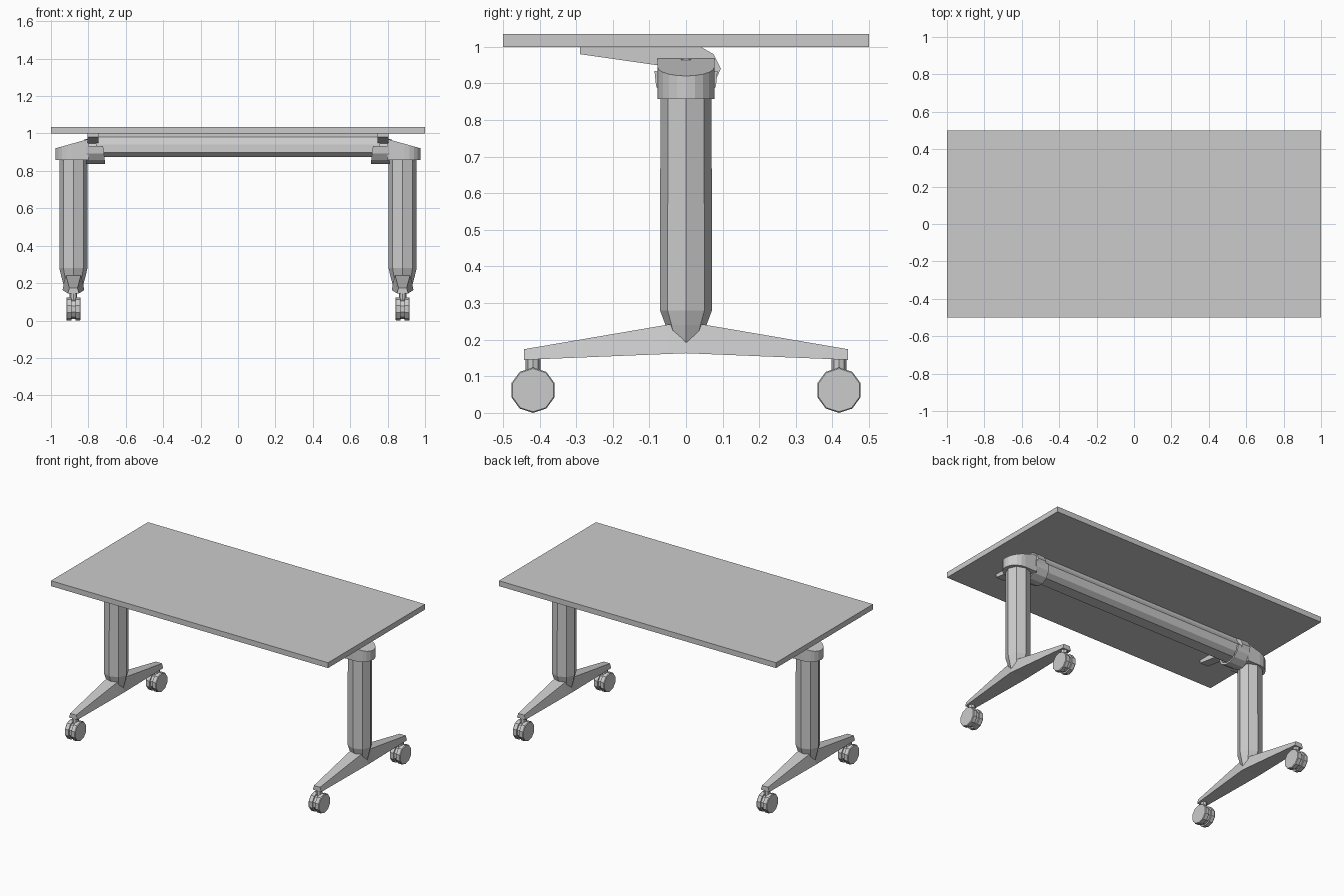
import bpy, bmesh
from math import sin, cos, pi, radians

if "Cube" in bpy.data.objects:
    bpy.data.objects.remove(bpy.data.objects["Cube"])

LX = 0.88  # x of the leg centres


def loft(name, rings, mirror=""):
    """Skin a list of equal-length point rings, cap both ends, mirror about the origin."""
    bm = bmesh.new()
    vs = [[bm.verts.new(p) for p in ring] for ring in rings]
    n = len(rings[0])
    for a, b in zip(vs, vs[1:]):
        for i in range(n):
            j = (i + 1) % n
            bm.faces.new((a[i], a[j], b[j], b[i]))
    bm.faces.new(vs[0])
    bm.faces.new(vs[-1])
    bmesh.ops.recalc_face_normals(bm, faces=bm.faces)
    me = bpy.data.meshes.new(name)
    bm.to_mesh(me)
    bm.free()
    ob = bpy.data.objects.new(name, me)
    bpy.context.collection.objects.link(ob)
    if mirror:
        m = ob.modifiers.new("mirror", "MIRROR")
        m.use_axis = ["X" in mirror, "Y" in mirror, False]
        m.use_mirror_merge = False
    return ob


def ring_z(z, rx, ry, n=8, cx=LX, cy=0):
    return [(cx + rx * cos(2 * pi * i / n), cy + ry * sin(2 * pi * i / n), z) for i in range(n)]


def along_x(profile, *xs):
    return [[(x, y, z) for y, z in profile] for x in xs]


# Table top
loft("table_top", along_x([(-.5, 1), (.5, 1), (.5, 1.035), (-.5, 1.035)], -1, 1))

# Octagonal columns, tapering into the feet
loft("leg_column", [ring_z(.163, .045, .03), ring_z(.24, .066, .056),
                    ring_z(.28, .075, .071), ring_z(.87, .075, .07)], "X")

# Rounded column caps with a sloping top
outline = [(.80, -.078), (.89, -.078)]
outline += [(.89 + .087 * cos(radians(a)), .078 * sin(radians(a))) for a in range(-72, 73, 18)]
outline += [(.89, .078), (.80, .078)]
loft("leg_cap", [[(x, y, .857) for x, y in outline],
                 [(x, y, .97 - (x - .80) * .28) for x, y in outline]], "X")


# Feet: tapered trapezoid arms to front and back
def foot_ring(y, wb, wt, zb, zt):
    return [(LX - wb, y, zb), (LX + wb, y, zb), (LX + wt, y, zt), (LX - wt, y, zt)]


loft("foot_arm", [foot_ring(0, .058, .042, .163, .248),
                  foot_ring(.05, .055, .04, .161, .241),
                  foot_ring(.442, .03, .022, .145, .174)], "XY")

# Casters: stem, fork block, and twin wheels on a narrower hub
CY = .418
loft("caster_stem", [ring_z(.10, .02, .02, cy=CY), ring_z(.15, .02, .02, cy=CY)], "XY")


def wheel_ring(x, r):
    return [(x, CY + r * sin(2 * pi * i / 10), .062 + r * cos(2 * pi * i / 10)) for i in range(10)]


loft("caster_wheel", [wheel_ring(LX + x, r) for x, r in (
    (-.038, .059), (-.034, .062), (-.010, .062), (-.010, .053),
    (.010, .053), (.010, .062), (.034, .062), (.038, .059))], "XY")

# Long beam under the top
beam = [(-.04, 1), (-.04, .98), (-.068, .94), (-.07, .897), (-.045, .875), (.03, .875),
        (.06, .897), (.075, .94), (.045, .98), (.04, 1)]
loft("cross_beam", along_x(beam, -.76, .76))

# Folding brackets that carry the top
arm = [(-.29, 1), (-.29, .98), (-.08, .95), (0, .94), (.075, .895), (.095, .94), (.075, .98), (.04, 1)]
loft("tilt_bracket", along_x(arm, .745, .805), "X")

# Half-round cradles holding the beam ends
arc = [radians(a) for a in range(172, 369, 28)]
cradle = [(.087 * cos(a), .922 + .087 * sin(a)) for a in arc]
cradle += [(.074 * cos(a), .922 + .074 * sin(a)) for a in reversed(arc)]
loft("beam_cradle", [[(.72 - (.922 - z) * .12, y, z) for y, z in cradle],
                     [(.81, y, z) for y, z in cradle]], "X")

# Pivot shafts joining brackets to the caps
pivot = [(.055 * cos(2 * pi * i / 8), .92 + .05 * sin(2 * pi * i / 8)) for i in range(8)]
loft("pivot_shaft", along_x(pivot, .74, .82), "X")
